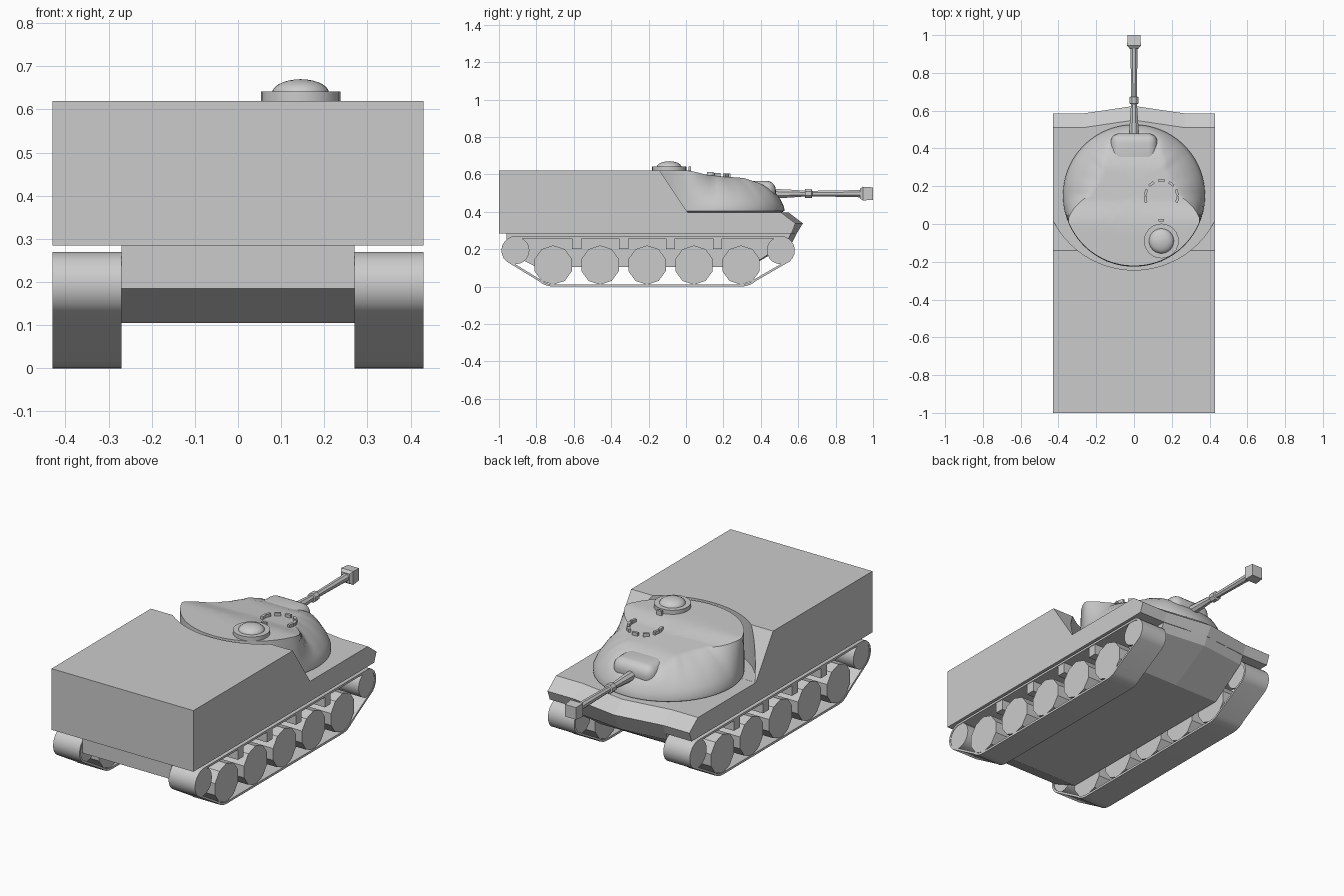
import bpy, bmesh, math
from math import sin, cos, pi, radians

if "Cube" in bpy.data.objects:
    bpy.data.objects.remove(bpy.data.objects["Cube"])


def finish(name, bm, smooth=None):
    bmesh.ops.recalc_face_normals(bm, faces=bm.faces)
    me = bpy.data.meshes.new(name)
    bm.to_mesh(me)
    bm.free()
    ob = bpy.data.objects.new(name, me)
    bpy.context.collection.objects.link(ob)
    bpy.ops.object.select_all(action='DESELECT')
    bpy.context.view_layer.objects.active = ob
    ob.select_set(True)
    if smooth:
        bpy.ops.object.shade_smooth_by_angle(angle=radians(smooth))
    return ob


def loft(name, rings, smooth=None, caps=True):
    """Skin a list of equal-length closed rings."""
    bm = bmesh.new()
    vs = [[bm.verts.new(p) for p in r] for r in rings]
    n = len(rings[0])
    for a, b in zip(vs, vs[1:]):
        for i in range(n):
            j = (i + 1) % n
            bm.faces.new((a[i], a[j], b[j], b[i]))
    if caps:
        bm.faces.new(vs[0])
        bm.faces.new(vs[-1])
    return finish(name, bm, smooth)


def sections(name, parts):
    """Loft side profiles (y, z) placed at given x positions."""
    return loft(name, [[(x, y, z) for y, z in p] for x, p in parts])


def box(name, c, s, bevel=0, rot=0):
    bm = bmesh.new()
    bmesh.ops.create_cube(bm, size=1)
    bmesh.ops.scale(bm, vec=s, verts=bm.verts)
    if bevel:
        bmesh.ops.bevel(bm, geom=bm.edges[:], offset=bevel, segments=5,
                        profile=0.5, affect='EDGES')
    ob = finish(name, bm, 60 if bevel else None)
    ob.location = c
    ob.rotation_euler.z = rot
    return ob


def lathe(name, c, prof, n, axis='Z', smooth=None, phase=0):
    """Round part from (radius, height) pairs along an axis."""
    rings = []
    for r, h in prof:
        ring = []
        for i in range(n):
            a = 2 * pi * i / n + phase
            u, v = r * cos(a), r * sin(a)
            p = {'Z': (u, v, h), 'X': (h, u, v), 'Y': (u, h, v)}[axis]
            ring.append(tuple(p[k] + c[k] for k in range(3)))
        rings.append(ring)
    return loft(name, rings, smooth)


# Upper hull with shallow pointed nose
def upper(d):
    return [(-1, .285), (-1, .62), (-.14, .62), (.01, .395),
            (.51 + d, .395), (.585 + d, .338), (.565 + d * .7, .285)]


hull = sections("upper_hull", [(-.43, upper(0)), (-.27, upper(0)), (0, upper(.04)),
                               (.27, upper(0)), (.43, upper(0))])
# Round turret recess cut into the rear superstructure
cut = lathe("recess_cutter", (0, .236, 0), [(.48, .3955), (.48, .9)], 64)
cut.hide_render = True
mod = hull.modifiers.new("recess", 'BOOLEAN')
mod.operation, mod.object, mod.solver = 'DIFFERENCE', cut, 'EXACT'
bpy.context.view_layer.objects.active = hull
bpy.ops.object.modifier_apply(modifier="recess")
bpy.data.objects.remove(cut)


# Lower hull between the tracks
def lower(d):
    return [(-.96, .29), (-.96, .185), (-.8, .105), (.34, .105),
            (.54 + d, .24), (.565 + d, .29)]


sections("lower_hull", [(-.27, lower(0)), (0, lower(.03)), (.27, lower(0))])

# Running gear
wheel_y = [-.71 + .251 * i for i in range(5)]


def track_path(off):
    """Belt around both end wheels and the road wheels."""
    def arc(cy, cz, r, a0, a1, n):
        return [(cy + (r + off) * cos(radians(a0 + (a1 - a0) * i / n)),
                 cz + (r + off) * sin(radians(a0 + (a1 - a0) * i / n))) for i in range(n + 1)]
    return (arc(.505, .193, .077, 90, -50, 8) + arc(.295, .118, .118, -48, -90, 4)
            + arc(-.71, .118, .118, -90, -132, 4) + arc(-.91, .193, .077, 230, 90, 8))


for s, side in ((-1, "left"), (1, "right")):
    x0, x1 = s * .27, s * .43
    out, inn = track_path(0), track_path(-.012)
    loft("track_" + side, [[(x0, *p) for p in out], [(x1, *p) for p in out],
                           [(x1, *p) for p in inn], [(x0, *p) for p in inn],
                           [(x0, *p) for p in out]], 25, caps=False)
    w0, w1 = s * .275, s * .428
    for i, y in enumerate(wheel_y):
        lathe(f"road_wheel_{side}_{i}", (0, y, .115), [(.105, w0), (.105, w1)], 10, 'X', phase=pi / 10)
    for i in range(4):
        y = (wheel_y[i] + wheel_y[i + 1]) / 2
        box(f"return_roller_{side}_{i}", (s * .35, y, .232), (.153, .05, .064))
    for label, y in (("front", .505), ("rear", -.91)):
        lathe(f"{label}_sprocket_{side}", (0, y, .193), [(.073, w0), (.073, w1)], 20, 'X', smooth=30)


# Turret
def interp(t, pts):
    for (a, va), (b, vb) in zip(pts, pts[1:]):
        if t <= b:
            return va + (vb - va) * max(0, t - a) / (b - a)
    return pts[-1][1]


def roof_z(y):
    return interp(y, [(-.3, .62), (.02, .62), (.12, .595), (.31, .58), (.40, .55), (.48, .50)])


def roof_r(a):
    return interp(a, [(-90, .372), (-20, .374), (-12, .325), (0, .24), (20, .205),
                      (40, .21), (55, .26), (66, .31), (90, .31)])


N, CY = 96, .15
rings = []


def turret_ring(rf, zf):
    ring = []
    for i in range(N):
        a = 2 * pi * i / N
        e = roof_r(math.degrees(math.asin(max(-1, min(1, sin(a))))))
        r = rf(e)
        x, y = r * cos(a), CY + r * sin(a)
        top = roof_z(CY + e * sin(a))
        ring.append((x, y, zf(top, y)))
    rings.append(ring)


turret_ring(lambda e: .35, lambda t, y: .39)
turret_ring(lambda e: .376, lambda t, y: .405)
for k, h in ((0, .1), (.1, .3), (.3, .55), (.6, .8), (.88, .95)):
    turret_ring(lambda e: .376 + (e - .376) * k, lambda t, y: .405 + (t - .405) * h)
for k in (1, .9, .75, .6, .45, .3, .15, .02):
    turret_ring(lambda e: e * k, lambda t, y: roof_z(y))
loft("turret", rings, 40)

# Mantlet and gun
box("mantlet", (0, .385, .508), (.25, .19, .115), .05)
lathe("gun_barrel", (0, 0, .497),
      [(.028, .44), (.024, .54), (.017, .635), (.026, .637), (.026, .672),
       (.016, .675), (.02, .90), (.022, .935)], 8, 'Y', phase=pi / 8)
lathe("muzzle_brake", (0, 0, .497), [(.036, .93), (.052, .945), (.047, 1.0)], 4, 'Y', phase=pi / 4)

# Commander cupola
lathe("cupola_ring", (.145, -.09, 0), [(.092, .61), (.092, .642), (.066, .642), (.066, .61)], 24, smooth=30)
lathe("cupola_dome", (.145, -.09, 0),
      [(.066, .61)] + [(.066 * cos(a), .638 + .032 * sin(a))
                       for a in [i * pi / 14 for i in range(7)]] + [(.002, .67)], 24, smooth=50)

# Loader hatch with vision blocks
for i, deg in enumerate((-10, 15, 52, 90, 128, 165, 190)):
    a = radians(deg)
    x, y = .145 + .085 * cos(a), .145 + .085 * sin(a)
    box(f"vision_block_{i}", (x, y, roof_z(y) + .006), (.014, .032, .022), rot=a)
for i, y in enumerate((-.008, .02)):
    box(f"cupola_sight_{i}", (.145, y, .626), (.03, .012, .03))
